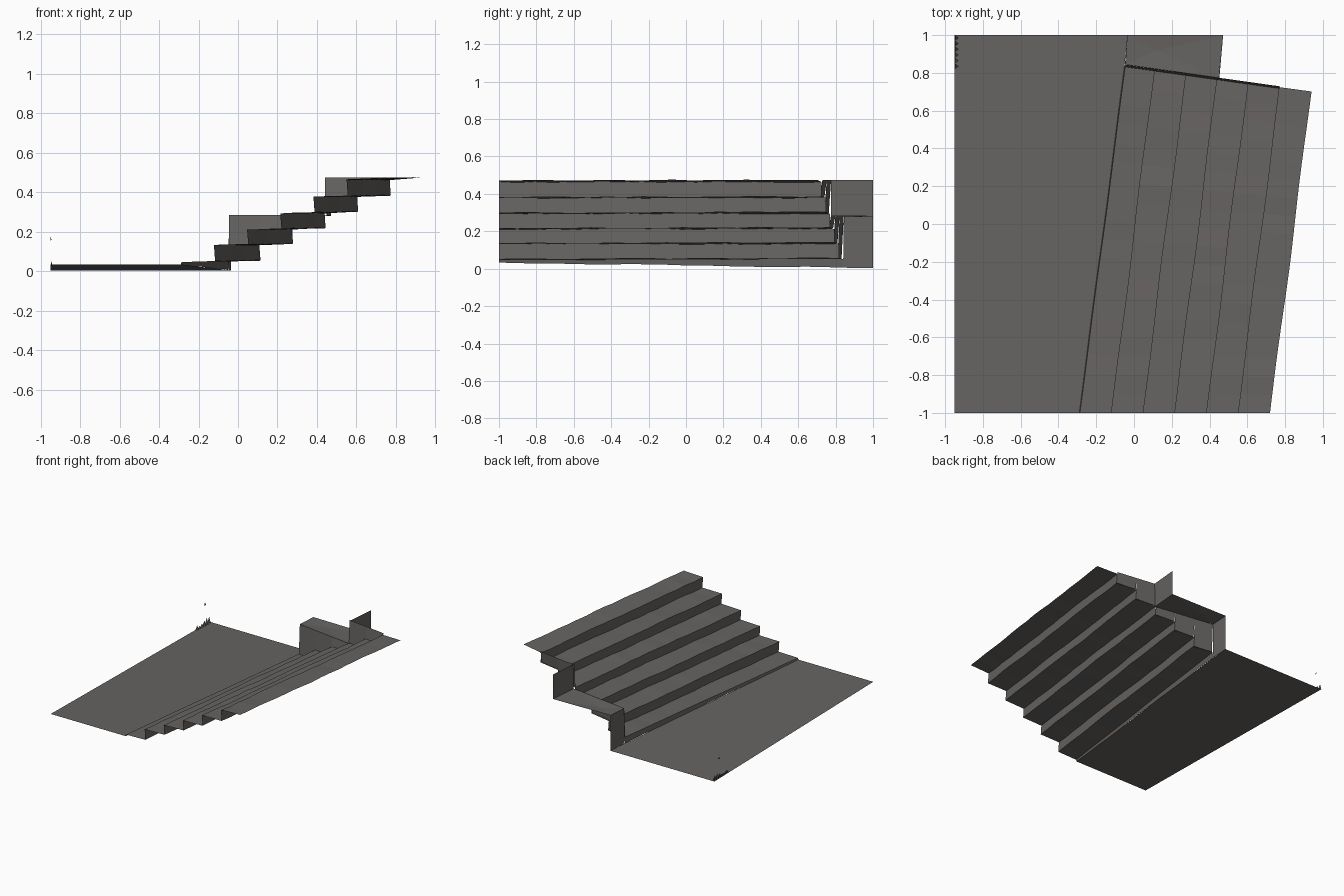
import bpy, bmesh, math, random

if "Cube" in bpy.data.objects:
    bpy.data.objects.remove(bpy.data.objects["Cube"])

random.seed(4)
stone = bpy.data.materials.new("grey stone")
stone.diffuse_color = (0.135, 0.128, 0.122, 1)
stone.use_nodes = True
stone.node_tree.nodes["Principled BSDF"].inputs["Base Color"].default_value = stone.diffuse_color
ROWS = 18


def ground_z(y):
    return 0.018 - 0.015 * y


def side_y(x):
    # slanted back end of the flight
    return 0.84 - 0.14 * (x + 0.05)


def make(name, polys):
    bm = bmesh.new()
    for p in polys:
        bm.faces.new([bm.verts.new(v) for v in p])
    bmesh.ops.remove_doubles(bm, verts=bm.verts, dist=0.0005)
    me = bpy.data.meshes.new(name)
    bm.to_mesh(me)
    bm.free()
    me.materials.append(stone)
    ob = bpy.data.objects.new(name, me)
    bpy.context.collection.objects.link(ob)
    return ob


def strips(lines):
    # skin neighbouring lines of points with quads
    return [(a[i], b[i], b[i + 1], a[i + 1])
            for a, b in zip(lines, lines[1:]) for i in range(len(a) - 1)]


def run_line(x0, x1, z0, z1, wave=0.004):
    # long slanted line from the front edge to the back end of the flight
    pts = []
    for i in range(ROWS + 1):
        t = i / ROWS
        w = wave * math.sin(math.pi * t) * math.sin(9 * t + 14 * x0)
        jit = random.uniform(-0.003, 0.003) if 0 < i < ROWS else 0
        y = -1 + (side_y(x1) + 1) * t
        pts.append((x0 + (x1 - x0) * t + w, y, z0 + (z1 - z0) * t + jit))
    return pts


# low kerb line at the foot of the stairs
kerb_low = run_line(-0.29, -0.05, ground_z(-1), ground_z(0.84), 0.002)
kerb_top = [(x + 0.004, y, 0.046 + 0.006 * i / ROWS) for i, (x, y, z) in enumerate(kerb_low)]

# treads and risers
treads = [0.052, 0.137, 0.217, 0.299, 0.382, 0.468]
lines = [kerb_low, kerb_top]
ends = [-0.046]
for k in range(5):
    x0, x1 = -0.12 + 0.168 * k, 0.11 + 0.165 * k
    low = run_line(x0 + 0.004, x1 + 0.004, treads[k] - 0.002, treads[k] + 0.003)
    top = [(x - 0.006, y, treads[k + 1] - 0.005 + random.uniform(-0.003, 0.003)) for x, y, z in low]
    lines += [low, top]
    ends.append(x1)
lines.append(run_line(0.72, 0.94, 0.472, 0.475))
make("stair_flight", strips(lines))

# paved ground in front of the stairs
ground = [[(-0.95 + (x + 0.95) * s / 6, y, ground_z(y)) for x, y, z in kerb_low] for s in range(7)]
polys = strips(ground)
for s in range(6):
    a, b = ground[s][-1], ground[s + 1][-1]
    xa, xb = (-0.95 + 0.915 * n / 6 for n in (s, s + 1))
    polys.append((a, b, (xb, 1, ground_z(1)), (xa, 1, ground_z(1))))
make("ground", polys)

# side wall standing on the ends of the treads
polys = []
for k in range(5):
    xa, xb = ends[k], ends[k + 1]
    top = 0.285 if k < 3 else 0.475
    polys.append(((xa, side_y(xa) - 0.008, treads[k]), (xb, side_y(xb) - 0.008, treads[k]),
                  (xb, side_y(xb) + 0.004, top), (xa, side_y(xa) + 0.004, top)))
make("side_wall", polys)

# block beside the stairs: top and left face
a, b = (-0.046, 0.844, 0.285), (0.448, 0.774, 0.283)
c, d = (0.47, 1, 0.28), (-0.036, 1, 0.285)
m = (0.12, 0.92, 0.277)
make("block_top", [(a, b, m), (b, c, m), (c, d, m), (d, a, m)])
make("block_face", [(a, d, (-0.036, 1, ground_z(1)), (-0.048, 0.84, ground_z(0.84)))])

# upright wall between the block and the landing level
make("upper_wall", [(b, c, (0.472, 1, 0.475), (0.452, 0.774, 0.475))])

# rough scraps at the far ground corner
polys = []
for i in range(6):
    y = 0.82 + 0.03 * i
    h = random.uniform(0.01, 0.03) + 0.005 * i
    polys.append(((-0.95, y, ground_z(y)), (-0.93, y + 0.015, ground_z(y)),
                  (-0.95, y + 0.03, ground_z(y)), (-0.947, y + 0.02, ground_z(y) + h)))
polys.append(((-0.95, 0.93, 0.155), (-0.945, 0.95, 0.16), (-0.95, 0.94, 0.178)))
make("corner_scraps", polys)
